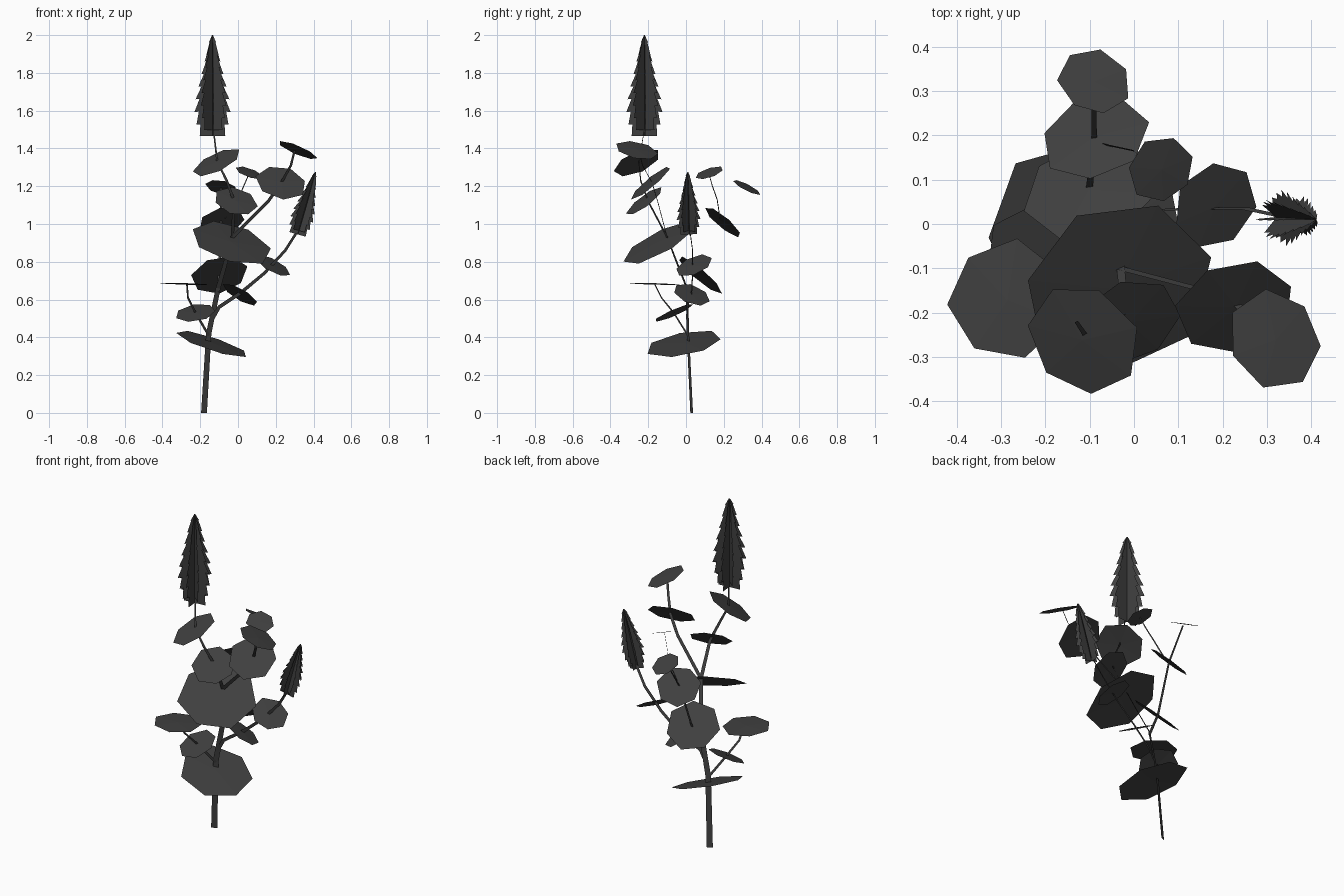
import bpy, math, random
from mathutils import Vector

if "Cube" in bpy.data.objects:
    bpy.data.objects.remove(bpy.data.objects["Cube"])

random.seed(4)
mat = bpy.data.materials.new("dark_grey")
mat.diffuse_color = (0.05, 0.05, 0.05, 1)
mat.use_nodes = True
mat.node_tree.nodes["Principled BSDF"].inputs["Base Color"].default_value = mat.diffuse_color


def make(name, verts, faces):
    me = bpy.data.meshes.new(name)
    me.from_pydata([tuple(v) for v in verts], [], faces)
    me.materials.append(mat)
    ob = bpy.data.objects.new(name, me)
    bpy.context.collection.objects.link(ob)
    return ob


def ribbon(name, pts, w0, w1, facing=(0.42, -0.9, 0)):
    """Flat tapering stem through the points, facing a given direction."""
    pts = [Vector(p) for p in pts]
    last = len(pts) - 1
    verts = []
    for i, p in enumerate(pts):
        tangent = pts[min(i + 1, last)] - pts[max(i - 1, 0)]
        side = tangent.cross(Vector(facing)).normalized()
        w = (w0 + (w1 - w0) * i / last) / 2
        verts += [p - side * w, p + side * w]
    make(name, verts, [(2*i, 2*i + 1, 2*i + 3, 2*i + 2) for i in range(last)])


def leaf(name, centre, normal, r, phase):
    """Seven-sided flat leaf, slightly uneven."""
    c, n = Vector(centre), Vector(normal).normalized()
    u = Vector((1, 0, 0))
    u = (u - n * u.dot(n)).normalized()
    v = n.cross(u)
    verts = [c + n * r * 0.03]
    for i in range(7):
        a = math.radians(phase) + i * math.tau / 7
        k = r * random.uniform(0.97, 1.07)
        verts.append(c + (u * math.cos(a) + v * math.sin(a)) * k)
    make(name, verts, [(0, i + 1, (i + 1) % 7 + 1) for i in range(7)])


def spike(name, base, tip, scale):
    """Flower spike: saw-toothed cards crossing on one axis."""
    base, tip = Vector(base), Vector(tip)
    axis = tip - base
    up = axis.normalized()
    radii = [0.068, 0.085, 0.096, 0.09, 0.075, 0.058, 0.042, 0.025, 0.004]
    n = len(radii) - 1
    u = Vector((1, 0, 0))
    u = (u - up * u.dot(up)).normalized()
    v = up.cross(u)
    verts, faces = [], []
    for k in range(8):
        a = math.radians(5 + 45 * k)
        d = (u * math.cos(a) + v * math.sin(a)) * scale
        shift = 0.5 / n * (k % 2)      # diagonal cards sit half a tooth higher
        for i in range(n):
            lo, hi = i / n + shift, min((i + 1) / n + shift, 1)
            s = len(verts)
            # one hanging tooth
            verts += [base + axis * lo, base + axis * (lo - 0.01 * (i > 0)) + d * radii[i],
                      base + axis * hi + d * radii[i + 1] * 0.75, base + axis * hi]
            faces.append((s, s + 1, s + 2, s + 3))
    make(name, verts, faces)


# stems
ribbon("main_stem", [(-.18, .03, 0), (-.155, .01, .42), (-.105, .005, .66),
                     (-.065, -.05, .8), (-.03, -.10, .93)], .034, .022)
ribbon("tall_spike_stem", [(-.03, -.10, .93), (-.02, -.2, 1.12), (-.06, -.24, 1.23),
                           (-.11, -.25, 1.33), (-.13, -.22, 1.5)], .02, .008)
ribbon("front_right_branch", [(-.03, -.10, .93), (.16, -.15, 1.12), (.23, -.18, 1.22),
                              (.28, -.23, 1.31), (.30, -.25, 1.39)], .02, .012)
ribbon("side_spike_stem", [(-.14, .005, .49), (-.10, .005, .56), (.02, .03, .64),
                           (.14, .035, .74), (.25, .035, .86), (.32, .02, .97)], .022, .014)
ribbon("back_branch", [(-.105, .005, .64), (-.10, .085, .73), (-.09, .19, 1.01),
                       (-.09, .31, 1.19)], .018, .010, (0, -.87, .5))
ribbon("back_twig", [(-.07, .18, 1.03), (.0, .165, 1.13), (.03, .14, 1.2),
                     (.06, .12, 1.27)], .008, .006, (.6, .75, 0))
ribbon("left_branch", [(-.155, .01, .41), (-.225, -.065, .53), (-.265, -.13, .61),
                       (-.27, -.165, .68)], .014, .010)

# leaves: centre, normal, radius, rotation
leaves = {
    "top_left_leaf": ((-.115, -.26, 1.325), (-.42, -.38, .87), .135, 73),
    "top_right_leaf": ((.318, -.262, 1.39), (.38, .2, .88), .113, 101),
    "right_upper_leaf": ((.23, -.185, 1.22), (.18, -.64, .77), .133, 120),
    "front_upper_leaf": ((-.01, -.22, 1.12), (.25, -.6, .78), .115, 100),
    "large_front_leaf": ((-.04, -.145, .90), (.27, -.46, .86), .215, 115),
    "lowest_leaf": ((-.135, -.01, .365), (.3, -.17, .93), .197, 80),
    "left_lower_leaf": ((-.225, -.065, .53), (-.16, -.4, .9), .11, 95),
    "left_outer_leaf": ((-.285, -.172, .683), (.03, .03, 1), .132, 184),
    "back_lower_leaf": ((-.10, .075, .73), (-.2, .64, .75), .15, 90),
    "right_lower_leaf": ((.182, .04, .78), (.45, -.33, .84), .102, 92),
    "back_middle_leaf": ((-.09, .195, 1.01), (-.24, .62, .75), .122, 60),
    "back_outer_leaf": ((-.09, .32, 1.195), (.2, .45, .87), .08, 80),
    "back_small_leaf": ((.062, .123, 1.27), (.32, -.3, .9), .076, 68),
    "stem_fork_leaf": ((.015, .03, .625), (.48, .3, .83), .103, 90),
}
for name, args in leaves.items():
    leaf(name, *args)

# flower spikes
spike("tall_spike", (-.135, -.22, 1.465), (-.135, -.22, 2.0), 1.0)
spike("side_spike", (.315, .015, .945), (.41, .01, 1.275), .66)
